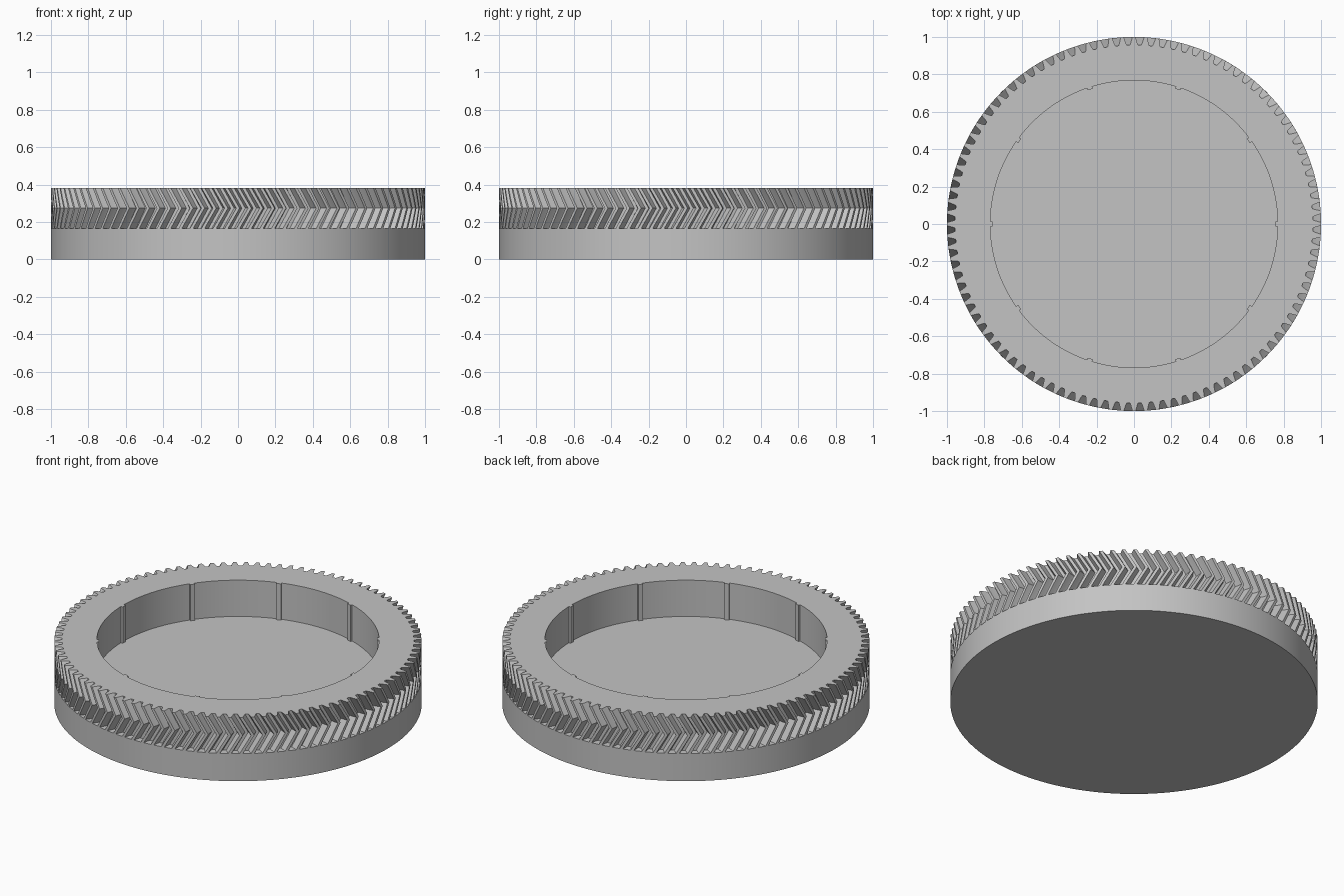
import bpy, bmesh
from math import pi, cos, sin, radians

if "Cube" in bpy.data.objects:
    bpy.data.objects.remove(bpy.data.objects["Cube"], do_unlink=True)

TEETH = 100
PITCH = 2 * pi / TEETH
BASE_Z, MID_Z, TOP_Z = 0.165, 0.274, 0.383
INNER_R, RIB_R, RIB_HALF = 0.768, 0.756, 0.018

grey = bpy.data.materials.new("plain grey")
grey.use_nodes = True
colour = (0.55, 0.55, 0.55, 1)
grey.diffuse_color = colour
grey.node_tree.nodes["Principled BSDF"].inputs["Base Color"].default_value = colour


def finish(bm, name):
    """Turn a bmesh into a smooth-shaded object with crisp edges."""
    bmesh.ops.recalc_face_normals(bm, faces=bm.faces)
    mesh = bpy.data.meshes.new(name)
    bm.to_mesh(mesh)
    bm.free()
    mesh.materials.append(grey)
    obj = bpy.data.objects.new(name, mesh)
    bpy.context.collection.objects.link(obj)
    bpy.ops.object.select_all(action='DESELECT')
    obj.select_set(True)
    bpy.context.view_layer.objects.active = obj
    bpy.ops.object.shade_smooth_by_angle(angle=radians(25))
    return obj


def loop(bm, polar, z, twist=0):
    return [bm.verts.new((r * cos(a + twist), r * sin(a + twist), z)) for a, r in polar]


def bridge(bm, one, two):
    n = len(one)
    for i in range(n):
        j = (i + 1) % n
        bm.faces.new((one[i], one[j], two[j], two[i]))


# Solid base disc, whose lid is also the floor of the recess
bm = bmesh.new()
circle = [(2 * pi * i / 240, 1.0) for i in range(240)]
low, high = loop(bm, circle, 0), loop(bm, circle, BASE_Z)
bridge(bm, low, high)
bm.faces.new(low)
bm.faces.new(high)
finish(bm, "base_disc")

# Tooth outline: offset in pitches and radius, mirrored about its centre
half = [(-0.35, 0.957), (-0.28, 0.968), (-0.21, 0.984), (-0.14, 1.0)]
tooth = half + [(-o, r) for o, r in reversed(half)]
outer = [((t + o) * PITCH, r) for t in range(TEETH) for o, r in tooth]

# Inner bore with ten narrow ribs, one every ten teeth
steps = len(tooth)
bore = []
for i in range(len(outer)):
    angle, radius = (i - 3.5) / steps * PITCH, INNER_R
    k = i % (steps * 10)
    if 1 <= k <= 6:
        centre = (i - k) / steps * PITCH
        if k < 3:
            angle = centre - RIB_HALF
        elif k > 4:
            angle = centre + RIB_HALF
        if 2 <= k <= 5:
            radius = RIB_R
    bore.append((angle, radius))

# Herringbone ring: the teeth lean one pitch to the middle and back
bm = bmesh.new()
levels = []
for s in range(5):
    z = BASE_Z + (TOP_Z - BASE_Z) * s / 4
    lean = 1 - abs(z - MID_Z) / (TOP_Z - MID_Z)
    levels.append(loop(bm, outer, z, PITCH * lean))
for a, b in zip(levels, levels[1:]):
    bridge(bm, a, b)
rim, foot = loop(bm, bore, TOP_Z), loop(bm, bore, BASE_Z)
bridge(bm, levels[-1], rim)
bridge(bm, rim, foot)
finish(bm, "herringbone_ring")
